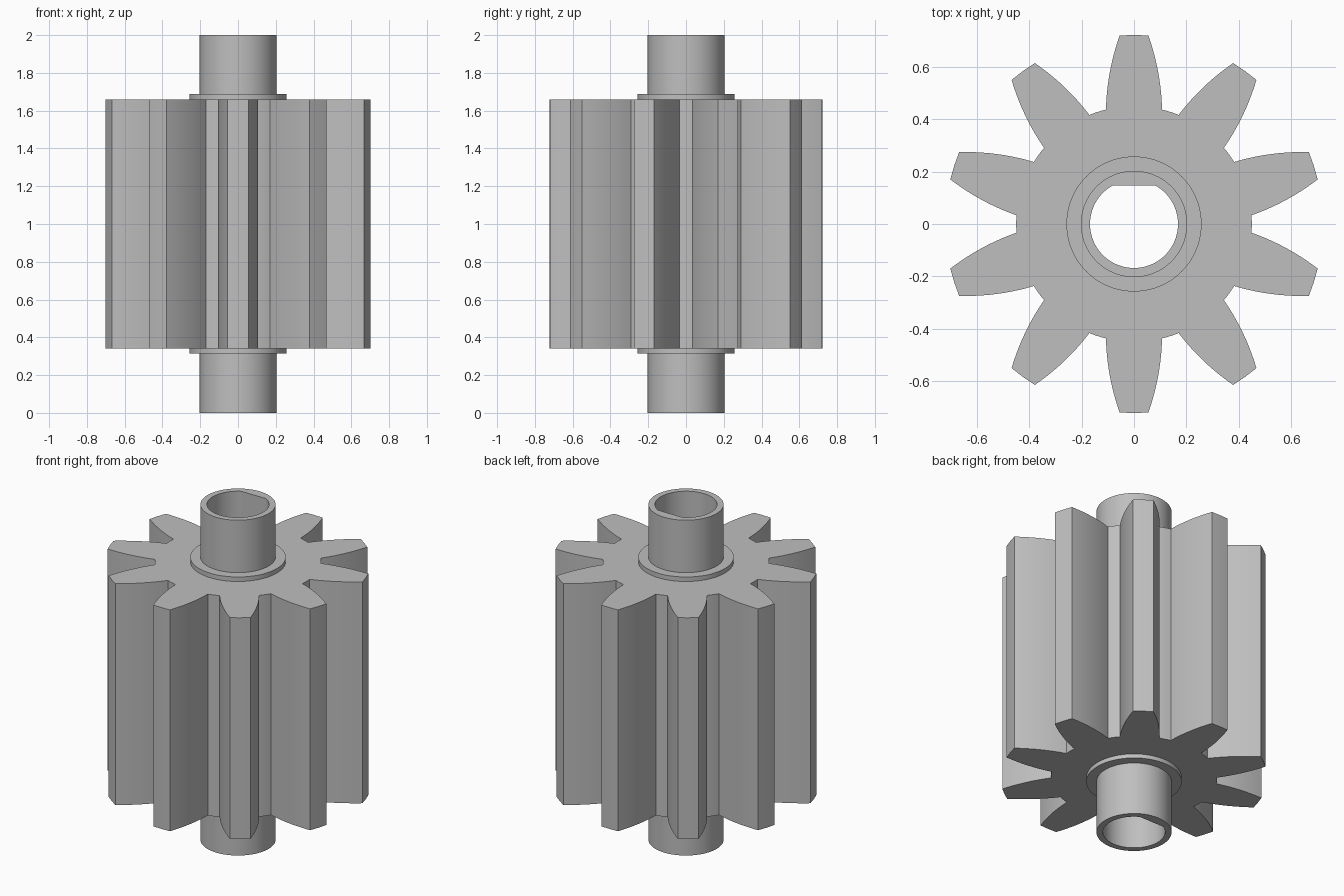
import bpy, bmesh
from math import sin, cos, pi, radians, asin, sqrt
from mathutils import Vector, Matrix

if "Cube" in bpy.data.objects:
    bpy.data.objects.remove(bpy.data.objects["Cube"])

steel = bpy.data.materials.new("grey_steel")
steel.use_nodes = True
GREY = (0.52, 0.52, 0.52, 1)
steel.diffuse_color = GREY
steel.node_tree.nodes["Principled BSDF"].inputs["Base Color"].default_value = GREY


def arc(radius, start, end, steps):
    """Points along an arc, end point included."""
    angles = [start + (end - start) * i / steps for i in range(steps + 1)]
    return [Vector((radius * cos(a), radius * sin(a), 0)) for a in angles]


def circle(radius, sides=96):
    return arc(radius, 0, 2 * pi, sides)[:-1]


def holed_prism(name, outer, inner, bottom, top):
    """Extrude a flat outline with a hole from bottom to top."""
    bm = bmesh.new()
    edges = []
    for loop in (outer, inner):
        verts = [bm.verts.new((p.x, p.y, bottom)) for p in loop]
        edges += [bm.edges.new((v, verts[i - 1])) for i, v in enumerate(verts)]
    bmesh.ops.triangle_fill(bm, edges=edges, use_beauty=True)
    result = bmesh.ops.extrude_face_region(bm, geom=bm.faces[:], use_keep_orig=True)
    moved = [g for g in result["geom"] if isinstance(g, bmesh.types.BMVert)]
    bmesh.ops.translate(bm, verts=moved, vec=(0, 0, top - bottom))
    bmesh.ops.recalc_face_normals(bm, faces=bm.faces[:])
    mesh = bpy.data.meshes.new(name)
    bm.to_mesh(mesh)
    bm.free()
    mesh.materials.append(steel)
    obj = bpy.data.objects.new(name, mesh)
    bpy.context.collection.objects.link(obj)
    bpy.ops.object.select_all(action="DESELECT")
    obj.select_set(True)
    bpy.context.view_layer.objects.active = obj
    bpy.ops.object.shade_smooth_by_angle(angle=radians(20))
    return obj


# One tooth pointing along +y: curved flank, tip, mirrored flank
TEETH, ROOT, TIP = 10, 0.45, 0.722
base, bend, end = Vector((0.107, 0.437, 0)), Vector((0.104, 0.58, 0)), Vector((0.055, 0.72, 0))
flank = []
for i in range(11):
    t = i / 10
    flank.append(base * (1 - t) ** 2 + bend * 2 * t * (1 - t) + end * t * t)
tooth = flank + [Vector((0, TIP, 0))]
tooth += [Vector((-p.x, p.y, 0)) for p in reversed(flank)]

# Root arc leading to the next tooth
pitch = 2 * pi / TEETH
half = asin(base.x / ROOT)
tooth += arc(ROOT, pi / 2 + half, pi / 2 + pitch - half, 6)[1:-1]

gear_outline = []
for i in range(TEETH):
    turn = Matrix.Rotation(i * pitch, 3, "Z")
    gear_outline += [turn @ p for p in tooth]

# D-shaped bore: a circle cut flat on the back side
BORE, FLAT = 0.168, 0.147
cut = asin(FLAT / BORE)
bore = arc(BORE, pi - cut, 2 * pi + cut, 72)

# Parts
SHAFT, COLLAR, EMBED = 0.203, 0.258, 0.19
holed_prism("gear_body", gear_outline, circle(EMBED), 0.34, 1.66)
holed_prism("lower_collar", circle(COLLAR), circle(EMBED), 0.315, 0.341)
holed_prism("upper_collar", circle(COLLAR), circle(EMBED), 1.659, 1.687)
holed_prism("hollow_shaft", circle(SHAFT), bore, 0, 2)
